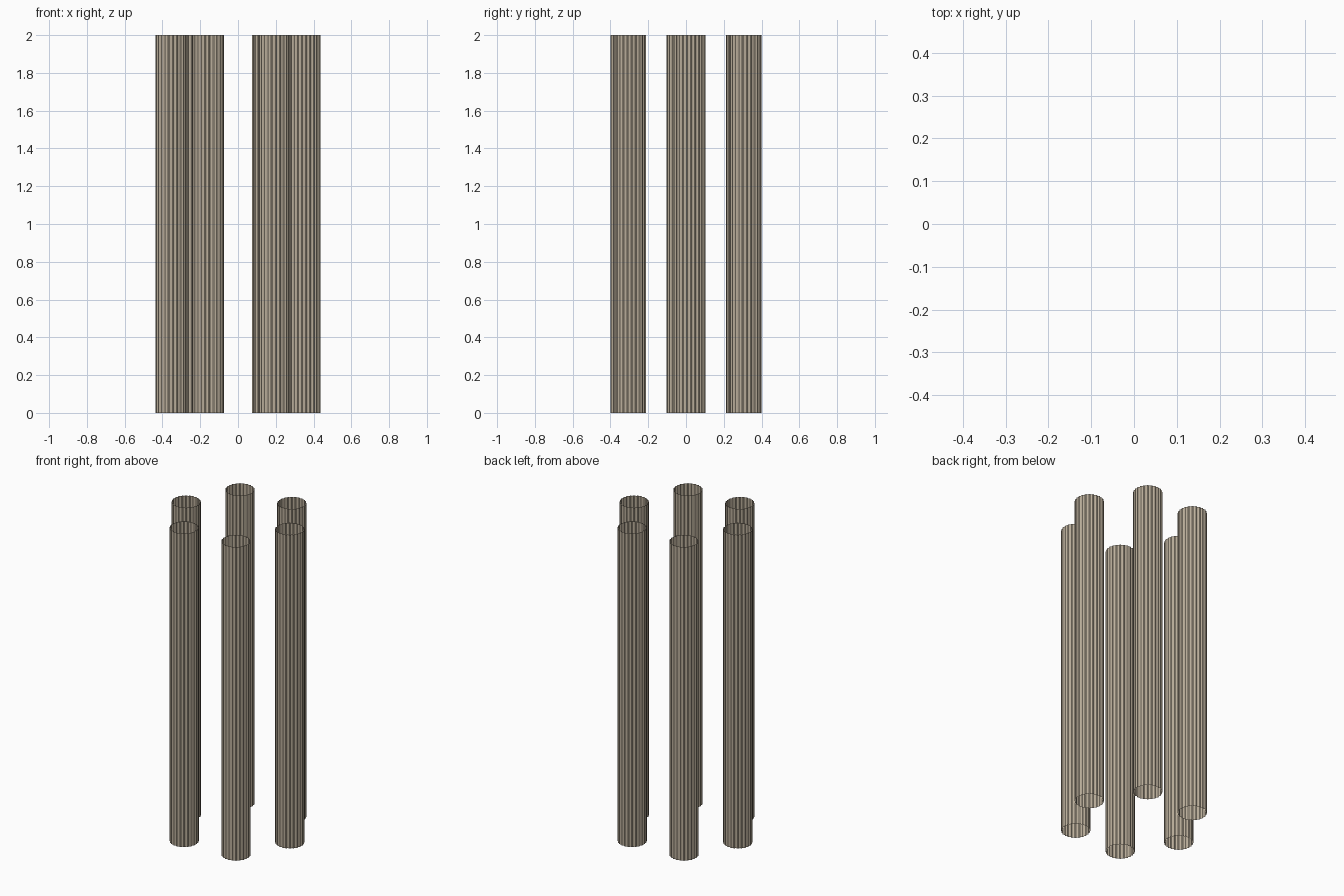
import bpy, math

if "Cube" in bpy.data.objects:
    bpy.data.objects.remove(bpy.data.objects["Cube"])

RING_RADIUS, TURN = 0.353, math.radians(3.1)
HEIGHT, RADIUS, DEPTH, FLUTES = 2.0, 0.085, 0.005, 24

stone = bpy.data.materials.new("warm stone")
stone.diffuse_color = (0.50, 0.43, 0.33, 1)
stone.use_nodes = True
stone.node_tree.nodes["Principled BSDF"].inputs["Base Color"].default_value = stone.diffuse_color


def fluted_profile():
    """Outline with a narrow ridge and a hollow groove, repeated around."""
    steps = [(0.0, 0), (0.25, 0), (0.42, 0.75), (0.625, 1), (0.83, 0.75)]
    points = []
    for i in range(FLUTES):
        for t, d in steps:
            a = (i + t) * 2 * math.pi / FLUTES
            r = RADIUS - DEPTH * d
            points.append((r * math.cos(a), r * math.sin(a)))
    return points


# open fluted shaft
profile = fluted_profile()
n = len(profile)
verts = [(x, y, z) for z in (0, HEIGHT) for x, y in profile]
faces = [(i, (i + 1) % n, (i + 1) % n + n, i + n) for i in range(n)]
mesh = bpy.data.meshes.new("column_shaft")
mesh.from_pydata(verts, [], faces)
mesh.materials.append(stone)

# six shafts in a ring
for k in range(6):
    a = TURN + k * math.pi / 3
    shaft = bpy.data.objects.new(f"column_shaft_{k + 1}", mesh)
    shaft.location = (RING_RADIUS * math.cos(a), RING_RADIUS * math.sin(a), 0)
    shaft.rotation_euler.z = a
    bpy.context.collection.objects.link(shaft)
